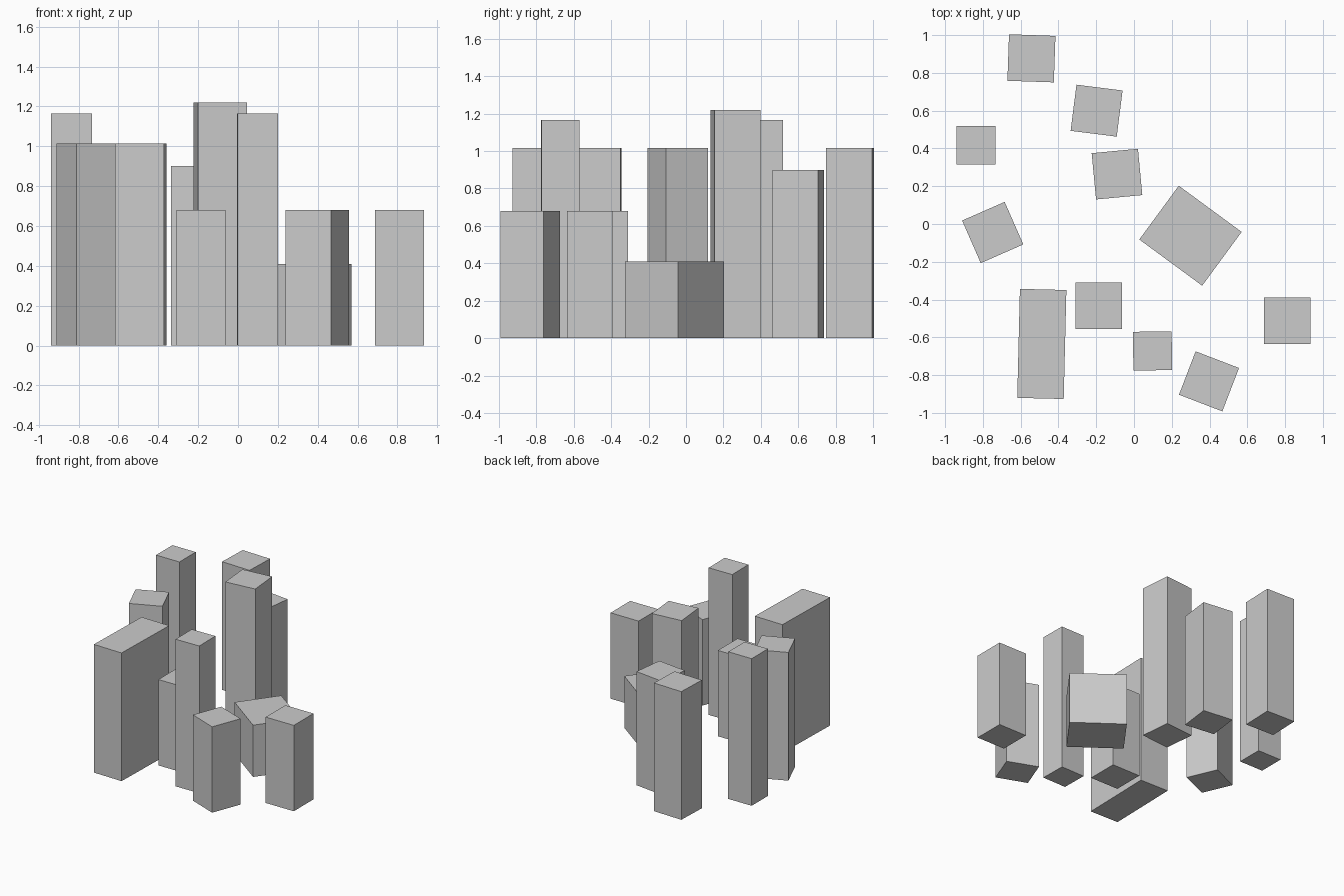
import bpy
from math import radians

if "Cube" in bpy.data.objects:
    bpy.data.objects.remove(bpy.data.objects["Cube"])


def tower(name, x, y, width, depth, height, turn=0.0):
    """Plain block standing on the ground, turned about its own centre."""
    bpy.ops.mesh.primitive_cube_add(size=1, location=(x, y, height / 2),
                                    rotation=(0, 0, radians(turn)))
    block = bpy.context.object
    block.name = name
    block.scale = (width, depth, height)


S, N = 0.246, 0.205  # standard and narrow footprints

# Square towers: x, y, side, height, turn
square_towers = [
    (-0.543, 0.877, S, 1.015, -2.0),
    (-0.198, 0.600, S, 0.90, -7.2),
    (-0.090, 0.264, S, 1.22, 5.4),
    (-0.748, -0.045, S, 1.015, 23.7),
    (-0.186, -0.432, S, 0.68, 0),
    (0.397, -0.833, S, 0.68, -21),
    (0.811, -0.513, S, 0.68, 0),
    (-0.836, 0.417, N, 1.165, 0),
    (0.098, -0.672, N, 1.165, 0.8),
]
for i, (x, y, side, height, turn) in enumerate(square_towers, 1):
    tower(f"tower_{i}", x, y, side, side, height, turn)

# Long slab block and the low wide block
tower("slab_block", -0.488, -0.635, S, 0.577, 1.015, -1.4)
tower("low_block", 0.299, -0.062, 0.413, 0.353, 0.41, -36.3)
